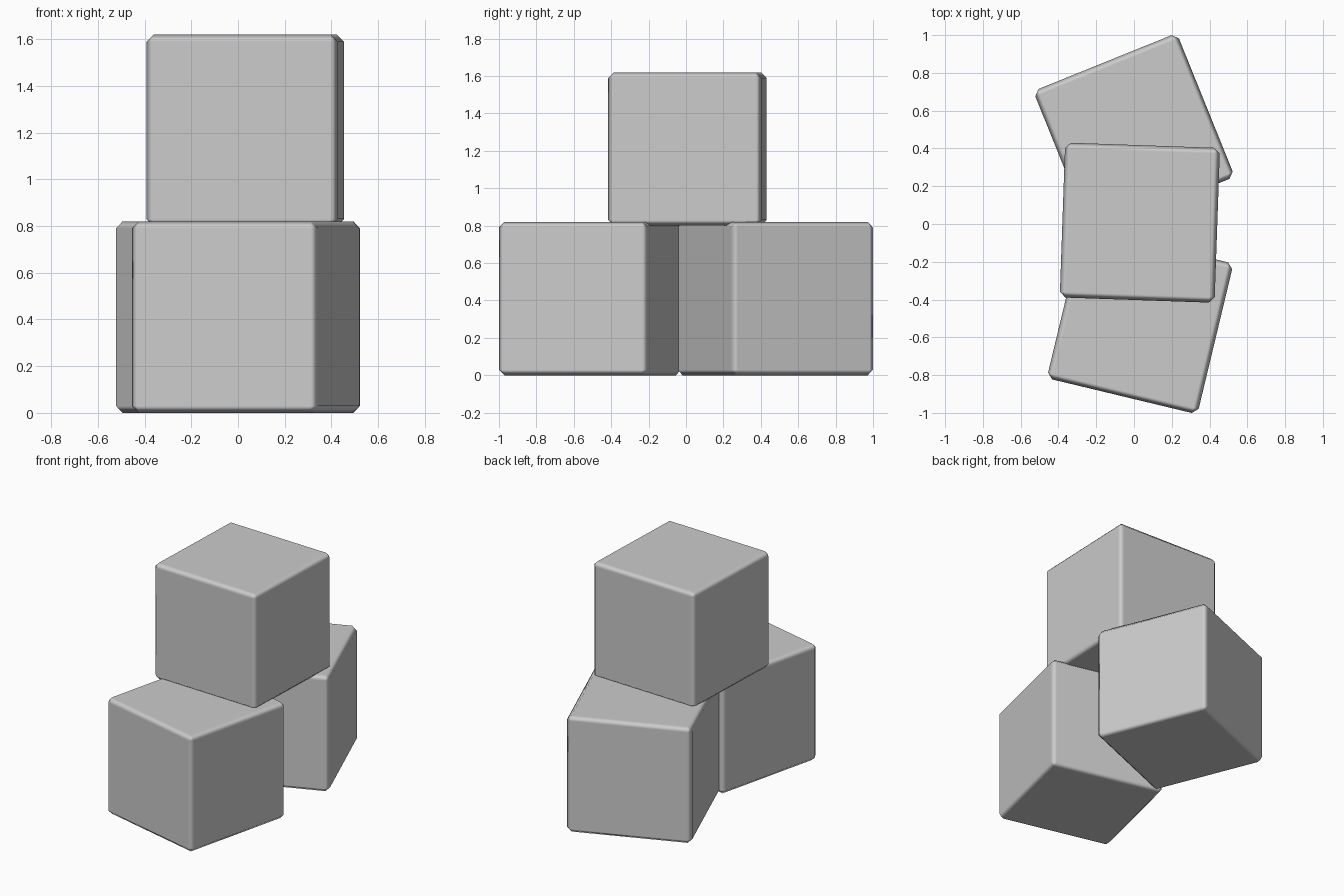
import bpy
from math import radians

if "Cube" in bpy.data.objects:
    bpy.data.objects.remove(bpy.data.objects["Cube"])

SIZE = 0.82


def block(name, x, y, z, turn):
    """Cube with narrow chamfered, smooth-shaded edges, standing at height z."""
    bpy.ops.mesh.primitive_cube_add(size=SIZE, location=(x, y, z + SIZE / 2),
                                    rotation=(0, 0, radians(turn)))
    ob = bpy.context.object
    ob.name = name
    for face in ob.data.polygons:
        face.use_smooth = True
    bevel = ob.modifiers.new("edge_chamfer", 'BEVEL')
    bevel.width = 0.03
    bevel.segments = 1
    bevel.limit_method = 'NONE'
    bevel.harden_normals = True
    return ob


# Two blocks on the ground, one resting across them
block("front_block", 0.0325, -0.513, 0.0, -13.5)
block("back_block", 0.0, 0.477, 0.0, 22)
block("top_block", 0.031, 0.007, 0.80, -2)
